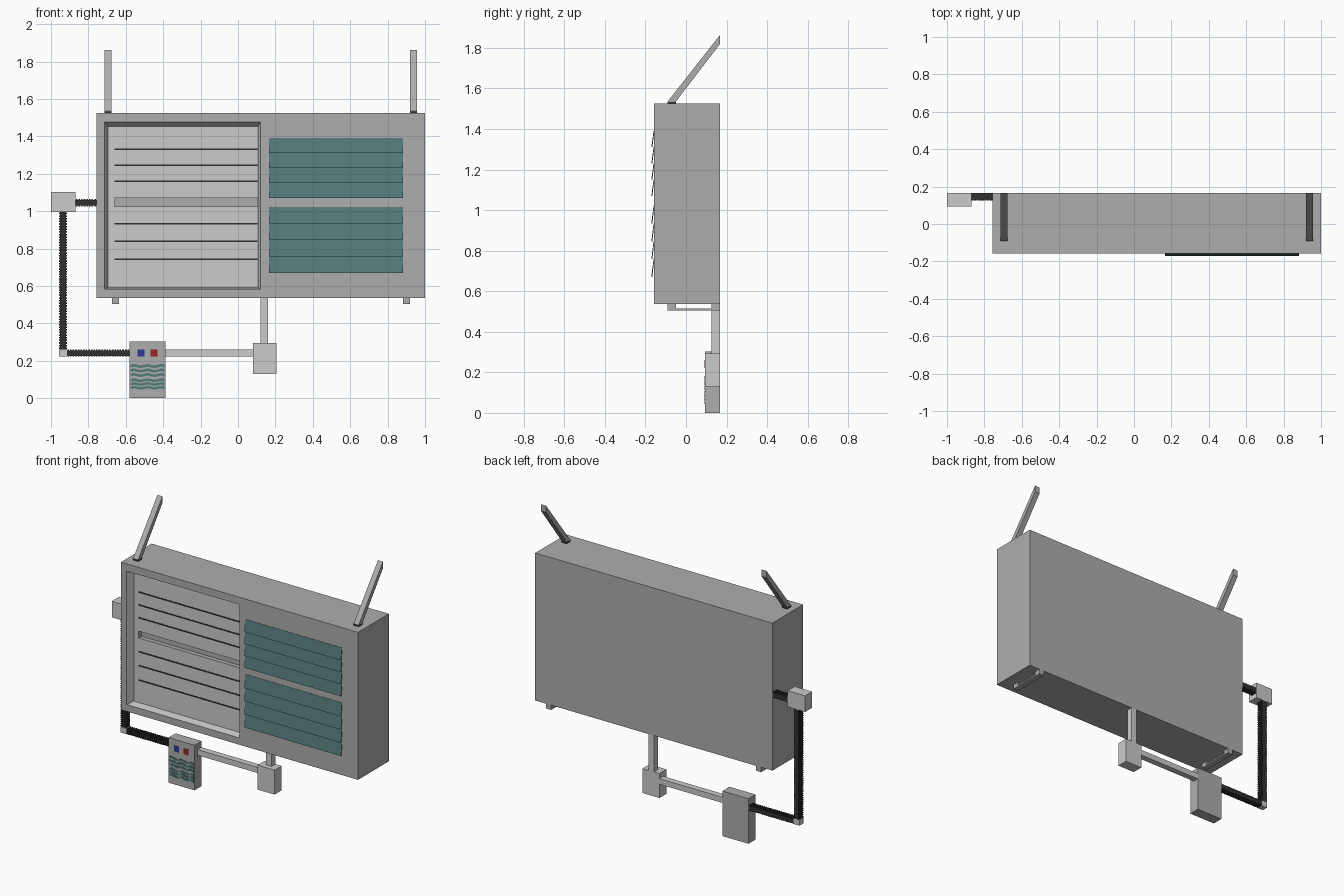
import bpy, bmesh, math

if "Cube" in bpy.data.objects:
    bpy.data.objects.remove(bpy.data.objects["Cube"])


def mat(name, r, g, b):
    m = bpy.data.materials.new(name)
    m.diffuse_color = (r, g, b, 1)
    m.use_nodes = True
    m.node_tree.nodes["Principled BSDF"].inputs["Base Color"].default_value = m.diffuse_color
    return m


GREY = mat("mid_grey", 0.42, 0.42, 0.42)
DARK = mat("dark_grey", 0.03, 0.03, 0.03)
TEAL = mat("teal", 0.09, 0.2, 0.19)
BLUE = mat("blue", 0.03, 0.04, 0.3)
RED = mat("red", 0.3, 0.02, 0.02)


def finish(name, bm, material=None):
    me = bpy.data.meshes.new(name)
    bm.to_mesh(me)
    bm.free()
    ob = bpy.data.objects.new(name, me)
    bpy.context.collection.objects.link(ob)
    if material:
        me.materials.append(material)
    return ob


def add_box(bm, x, y, z):
    vs = bmesh.ops.create_cube(bm, size=1)["verts"]
    for v in vs:
        for i, (a, b) in enumerate((x, y, z)):
            v.co[i] = (a + b) / 2 + v.co[i] * (b - a)


def box(name, x, y, z, material=None):
    bm = bmesh.new()
    add_box(bm, x, y, z)
    return finish(name, bm, material)


def loft(name, rings, material=None, cap_first=False, cap_last=False):
    """Skin nested rectangles given as (x0, x1, z0, z1, y), listed back to front or outside in."""
    bm = bmesh.new()
    rows = [[bm.verts.new((x, y, z)) for x, z in ((x0, z0), (x1, z0), (x1, z1), (x0, z1))]
            for x0, x1, z0, z1, y in rings]
    for a, b in zip(rows, rows[1:]):
        for i in range(4):
            j = (i + 1) % 4
            bm.faces.new((a[i], a[j], b[j], b[i]))
    if cap_first:
        bm.faces.new(rows[0][::-1])
    if cap_last:
        bm.faces.new(rows[-1])
    return finish(name, bm, material)


def prism_x(name, x0, x1, profile, material=None):
    """Extrude a (y, z) outline along x."""
    bm = bmesh.new()
    f = bm.faces.new([bm.verts.new((x0, y, z)) for y, z in profile])
    ext = bmesh.ops.extrude_face_region(bm, geom=[f])["geom"]
    bmesh.ops.translate(bm, vec=(x1 - x0, 0, 0),
                        verts=[g for g in ext if isinstance(g, bmesh.types.BMVert)])
    bmesh.ops.recalc_face_normals(bm, faces=bm.faces)
    return finish(name, bm, material)


FRONT, BACK = -0.158, 0.167

# Main cabinet with an opening at the front left
opening = (-0.714, 0.12, 0.583, 1.476, FRONT)
floor_y = FRONT + 0.05
loft("cabinet", [(-0.757, 1.0, 0.537, 1.525, BACK), (-0.757, 1.0, 0.537, 1.525, FRONT), opening],
     GREY, cap_first=True)

# Recessed tray with a sunken slot across the middle
slot = (-0.66, 0.105, 1.024, 1.07)
loft("recess_tray", [opening, (-0.695, 0.107, 0.592, 1.452, floor_y), slot + (floor_y,)])
loft("recess_slot", [slot + (floor_y,), slot + (floor_y + 0.03,)], GREY, cap_last=True)

# Thin dark slits above and below the slot
for z in (1.332, 1.246, 1.16, 0.933, 0.84, 0.743):
    box("tray_slit", (-0.66, 0.105), (floor_y - 0.003, floor_y + 0.01), (z - 0.004, z + 0.004), DARK)

# Two banks of tilted louvers
for top, bottom in ((1.39, 1.07), (1.022, 0.67)):
    h = (top - bottom) / 4
    for i in range(4):
        z1 = top - i * h
        z0 = z1 - h
        prism_x("louver_slat", 0.166, 0.882,
                [(FRONT + 0.002, z1), (FRONT - 0.002, z1), (FRONT - 0.013, z0), (FRONT - 0.008, z0)], TEAL)

# Slanted hanger arms on top
for x in (-0.714, 0.92):
    prism_x("hanger_arm", x, x + 0.037,
            [(-0.09, 1.525), (-0.05, 1.525), (-0.05, 1.535), (BACK, 1.818),
             (BACK, 1.863), (-0.09, 1.536)], GREY)
    box("hanger_foot", (x - 0.001, x + 0.038), (-0.091, -0.049), (1.525, 1.534), DARK)

# Bracket rails underneath
for x in (-0.674, 0.882):
    xs = (x, x + 0.038)
    box("bracket_rail", xs, (-0.09, BACK), (0.505, 0.515), GREY)
    for y0, y1 in ((-0.09, -0.05), (0.125, BACK)):
        box("bracket_block", xs, (y0, y1), (0.515, 0.537), GREY)

# Smooth conduit and wall boxes
PIPE_Y, BOX_Y = (0.126, BACK), (0.093, BACK)
box("drop_conduit", (0.12, 0.161), PIPE_Y, (0.294, 0.537))
box("junction_box", (0.08, 0.206), BOX_Y, (0.13, 0.294))
box("cross_conduit", (-0.387, 0.08), PIPE_Y, (0.222, 0.26))
box("side_box", (-1.0, -0.87), BOX_Y, (0.995, 1.103))
box("elbow_block", (-0.957, -0.915), PIPE_Y, (0.222, 0.26))


# Ribbed conduit: a core with raised ribs on every face but the back
def ribbed(name, x, z, axis):
    bm = bmesh.new()
    spans = [x, z]
    lo, hi = spans[axis]
    c0, c1 = spans[1 - axis]

    def piece(a, b, inset, back):
        s = [None, None]
        s[axis] = (a, b)
        s[1 - axis] = (c0 + inset, c1 - inset)
        add_box(bm, s[0], (PIPE_Y[0] + inset, back), s[1])

    piece(lo, hi, 0.005, BACK)
    n = round((hi - lo) / 0.014)
    step = (hi - lo) / n
    for i in range(n):
        a = lo + (i + 0.2) * step
        piece(a, a + 0.6 * step, 0, BACK - 0.001)
    finish(name, bm, DARK)


ribbed("lower_ribbed_conduit", (-0.915, -0.58), (0.222, 0.26), 0)
ribbed("upright_ribbed_conduit", (-0.957, -0.915), (0.26, 0.995), 1)
ribbed("short_ribbed_conduit", (-0.87, -0.757), (1.025, 1.066), 0)

# Control box with two buttons
box("control_box", (-0.58, -0.387), BOX_Y, (0.0, 0.302), GREY)
for name, x, m in (("blue_button", -0.538, BLUE), ("red_button", -0.468, RED)):
    box(name, (x, x + 0.037), (BOX_Y[0] - 0.003, 0.1), (0.222, 0.26), m)

# Wavy grille bands on the control box
for z in (0.172, 0.148, 0.124, 0.096, 0.076, 0.056):
    bm = bmesh.new()
    n = 10
    rows = []
    for i in range(n + 1):
        x = -0.575 + 0.183 * i / n
        zc = z + 0.004 * math.sin(i * math.pi / 2)
        rows.append([bm.verts.new((x, y, zc + d)) for y, d in
                     ((BOX_Y[0], -0.007), (BOX_Y[0] - 0.003, -0.007),
                      (BOX_Y[0] - 0.003, 0.007), (BOX_Y[0], 0.007))])
    for a, b in zip(rows, rows[1:]):
        for j in range(3):
            bm.faces.new((a[j], b[j], b[j + 1], a[j + 1]))
    bm.faces.new(rows[0])
    bm.faces.new(rows[-1][::-1])
    bmesh.ops.recalc_face_normals(bm, faces=bm.faces)
    finish("grille_band", bm, TEAL)
